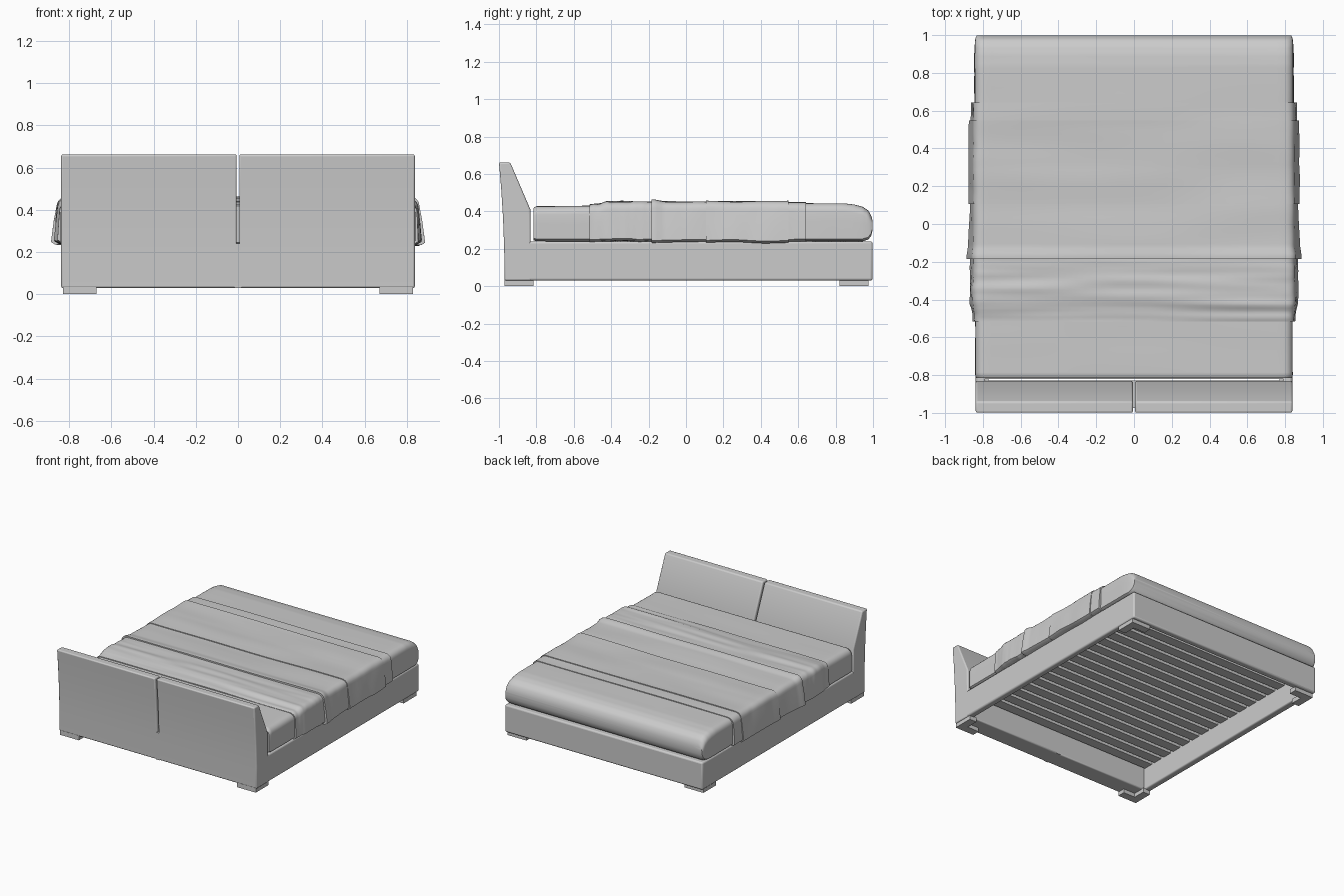
import bpy, bmesh, math
from mathutils import Vector, noise

cube = bpy.data.objects.get("Cube")
if cube:
    bpy.data.objects.remove(cube, do_unlink=True)

grey = bpy.data.materials.new("light_grey")
grey.use_nodes = True
grey.diffuse_color = (0.6, 0.6, 0.6, 1)
grey.node_tree.nodes["Principled BSDF"].inputs["Base Color"].default_value = (0.6, 0.6, 0.6, 1)


def finish(name, bm, bevel=0, mirror=False):
    """Turn a bmesh into a shaded object with optional mirror and bevel."""
    bmesh.ops.recalc_face_normals(bm, faces=bm.faces)
    mesh = bpy.data.meshes.new(name)
    bm.to_mesh(mesh)
    bm.free()
    mesh.materials.append(grey)
    obj = bpy.data.objects.new(name, mesh)
    bpy.context.collection.objects.link(obj)
    if bevel:
        mod = obj.modifiers.new("rounded_edges", 'BEVEL')
        mod.width, mod.segments = bevel, 3
        mod.limit_method, mod.angle_limit = 'ANGLE', math.radians(25)
    if mirror:
        mod = obj.modifiers.new("mirror", 'MIRROR')
        mod.use_mirror_merge = False
    bpy.ops.object.select_all(action='DESELECT')
    obj.select_set(True)
    bpy.context.view_layer.objects.active = obj
    bpy.ops.object.shade_smooth_by_angle(angle=math.radians(40))
    return obj


def prism(points, vector):
    """Extrude a closed outline along a vector."""
    bm = bmesh.new()
    face = bm.faces.new([bm.verts.new(p) for p in points])
    new = bmesh.ops.extrude_face_region(bm, geom=[face])["geom"]
    bmesh.ops.translate(bm, vec=vector, verts=[v for v in new if isinstance(v, bmesh.types.BMVert)])
    return bm


def section(wt, wb, zt, zb):
    """Cross-section of draped cloth: sloped sides and rounded shoulders."""
    r = min(0.045, (zt - zb) / 2.5)
    half = [(wb - 0.02, zb), (wb, zb + 0.012), ((wt + wb) / 2, (zt + zb) / 2)]
    for i in range(6):
        a = math.radians(18 * i)
        half.append((wt - r + r * math.cos(a), zt - r + r * math.sin(a)))
    half += [(wt * (0.9 - 0.1 * i), zt) for i in range(9)]
    return half + [(-x, z) for x, z in reversed(half)]


def drape(name, keys, ripple=0.0, folds=6):
    """Loft sections along y; keys are (y, top half width, bottom half width, top, bottom)."""
    rows = []
    for a, b in zip(keys, keys[1:]):
        steps = max(1, math.ceil((b[0] - a[0]) / 0.015))
        rows += [[p + (q - p) * i / steps for p, q in zip(a, b)] for i in range(steps)]
    rows.append(keys[-1])
    bm = bmesh.new()
    rings = []
    for y, wt, wb, zt, zb in rows:
        ring = []
        for x, z in section(wt, wb, zt, zb):
            n = ripple * noise.noise(Vector((x * 1.6, y * folds, z * 4)))
            side = math.copysign(n, x) if abs(x) > wt - 0.02 else 0
            ring.append(bm.verts.new((x + side, y, z + n)))
        rings.append(ring)
    count = len(rings[0])
    for a, b in zip(rings, rings[1:]):
        for i in range(count):
            j = (i + 1) % count
            bm.faces.new((a[i], a[j], b[j], b[i]))
    bm.faces.new(rings[0])
    bm.faces.new(rings[-1])
    return finish(name, bm)


W = 0.838          # half width of the frame
BASE, DECK = 0.03, 0.24

# Hollow base frame
bm = bmesh.new()
loops = []
for z in (BASE, DECK):
    for x, y0, y1 in ((W, -0.92, 0.998), (W - 0.05, -0.86, 0.948)):
        loops.append([bm.verts.new(p) for p in ((-x, y0, z), (x, y0, z), (x, y1, z), (-x, y1, z))])
for a, b in ((0, 1), (1, 3), (3, 2), (2, 0)):
    for i in range(4):
        j = (i + 1) % 4
        bm.faces.new((loops[a][i], loops[a][j], loops[b][j], loops[b][i]))
finish("base_frame", bm, bevel=0.012)

# Headboard: two mirrored panels with a slot between them, joined below
outer = [(-0.97, BASE), (-0.972, 0.2), (-0.978, 0.36), (-0.988, 0.52), (-1.0, 0.662)]
inner = [(-0.94, 0.662), (-0.832, 0.41), (-0.828, BASE)]
finish("headboard_panels", prism([(0.006, y, z) for y, z in outer + inner], (W - 0.006, 0, 0)),
       bevel=0.009, mirror=True)
lower = outer[:2] + [(-0.9735, DECK), (-0.828, DECK), (-0.828, BASE)]
finish("headboard_joint", prism([(-0.016, y, z) for y, z in lower], (0.032, 0, 0)))

# L-shaped corner feet
for side, sx in (("left", 1), ("right", -1)):
    for end, sy, edge in (("front", -1, 0.97), ("back", 1, 0.975)):
        ell = [(0.83, edge), (0.67, edge), (0.67, edge - 0.06), (0.77, edge - 0.06),
               (0.77, edge - 0.155), (0.83, edge - 0.155)]
        finish(f"{end}_{side}_foot", prism([(sx * x, sy * y, 0) for x, y in ell], (0, 0, BASE + 0.005)))

# Slats across the underside
SLATS = 17
pitch = 1.77 / SLATS
for i in range(SLATS):
    y = -0.82 + i * pitch
    outline = [(-0.8, y, 0.2), (-0.8, y + pitch - 0.028, 0.2),
               (-0.8, y + pitch - 0.028, 0.235), (-0.8, y, 0.235)]
    finish(f"slat_{i + 1}", prism(outline, (1.6, 0, 0)))

# Mattress with a soft rounded foot end
drape("mattress", [
    (-0.815, 0.835, 0.835, 0.418, 0.245), (-0.8, 0.84, 0.84, 0.427, DECK),
    (-0.5, 0.84, 0.84, 0.43, DECK), (0.6, 0.842, 0.845, 0.443, DECK),
    (0.84, 0.842, 0.845, 0.442, DECK), (0.9, 0.842, 0.845, 0.436, DECK),
    (0.945, 0.842, 0.843, 0.424, DECK), (0.975, 0.84, 0.84, 0.404, 0.25),
    (0.99, 0.837, 0.837, 0.378, 0.27), (0.998, 0.832, 0.832, 0.35, 0.3)], ripple=0.002)

# Layered blankets, from the head to the foot
drape("folded_blanket", [
    (-0.516, 0.845, 0.85, 0.436, DECK), (-0.47, 0.847, 0.855, 0.44, DECK),
    (-0.42, 0.855, 0.868, 0.452, DECK), (-0.15, 0.85, 0.866, 0.451, DECK)], ripple=0.008, folds=22)
drape("raised_blanket", [
    (-0.184, 0.858, 0.885, 0.462, 0.234), (-0.165, 0.858, 0.885, 0.462, 0.234),
    (-0.12, 0.852, 0.878, 0.453, 0.236), (0.115, 0.85, 0.866, 0.448, 0.24)], ripple=0.006)
drape("wide_blanket", [
    (0.106, 0.852, 0.876, 0.454, 0.234), (0.3, 0.85, 0.874, 0.452, 0.234),
    (0.548, 0.852, 0.872, 0.456, 0.232)], ripple=0.006)
drape("blanket_hem", [
    (0.53, 0.85, 0.864, 0.45, 0.238), (0.642, 0.85, 0.862, 0.448, 0.238)], ripple=0.004)
